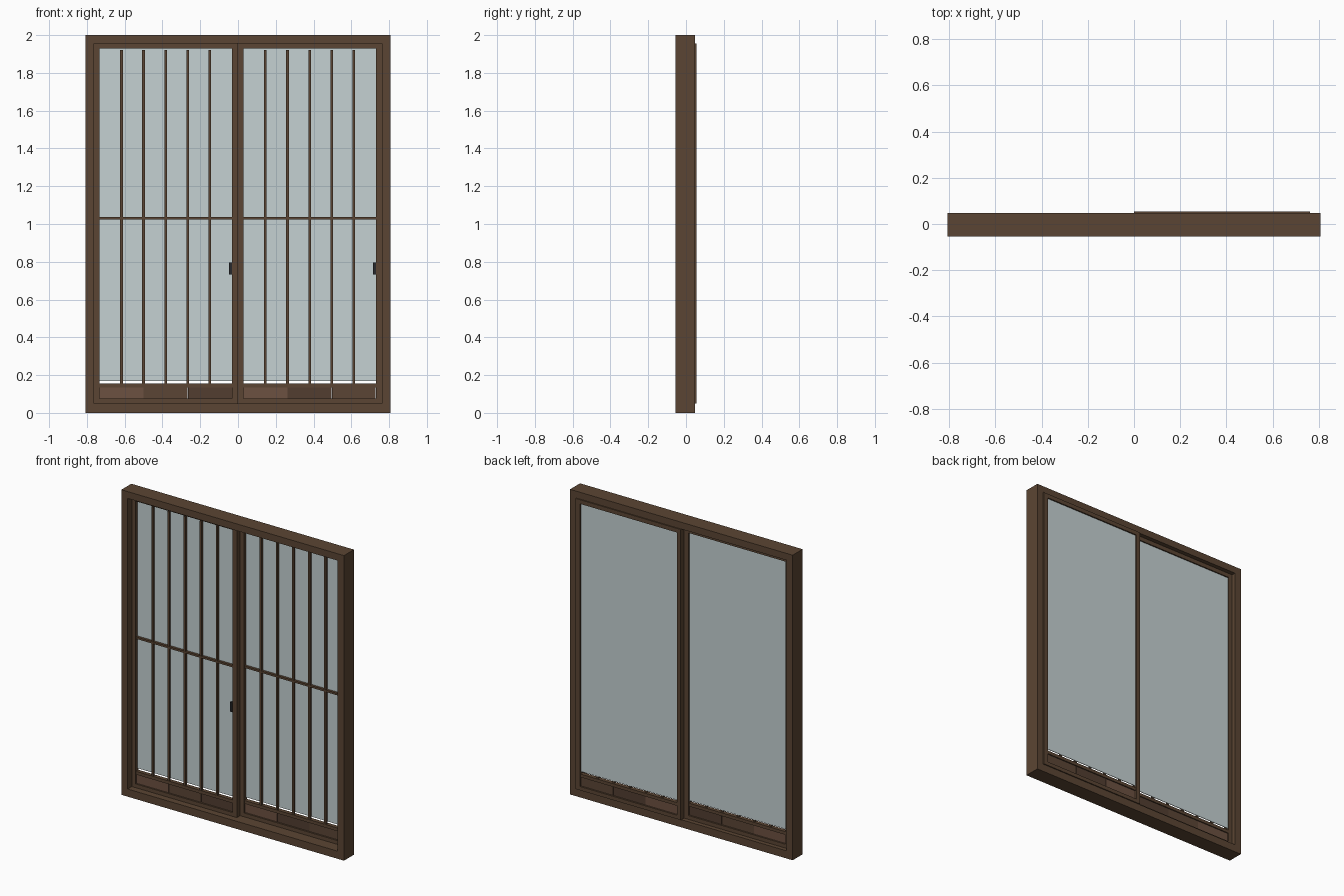
import bpy

if "Cube" in bpy.data.objects:
    bpy.data.objects.remove(bpy.data.objects["Cube"])


def material(name, rgb):
    m = bpy.data.materials.new(name)
    m.diffuse_color = (*rgb, 1)
    m.use_nodes = True
    m.node_tree.nodes["Principled BSDF"].inputs["Base Color"].default_value = m.diffuse_color
    return m


wood = material("dark_wood", (0.105, 0.06, 0.033))
boards = [material("board_light", (0.15, 0.082, 0.052)),
          material("board_mid", (0.105, 0.06, 0.036)),
          material("board_dark", (0.085, 0.048, 0.03))]
glass = material("pale_glass", (0.56, 0.64, 0.65))
metal = material("black_metal", (0.02, 0.022, 0.025))


def box(name, x, y, z, mat):
    """Box from (min, max) ranges on each axis."""
    bpy.ops.mesh.primitive_cube_add(
        size=1, location=[(a + b) / 2 for a, b in (x, y, z)])
    o = bpy.context.object
    o.name = name
    o.scale = [b - a for a, b in (x, y, z)]
    bpy.ops.object.transform_apply(location=False, rotation=False, scale=True)
    o.data.materials.append(mat)
    return o


# Outer frame
W, IN, Y = 0.807, 0.762, (-0.055, 0.048)
box("left_post", (-W, -IN), Y, (0, 2), wood)
box("right_post", (IN, W), Y, (0, 2), wood)
box("head", (-IN, IN), Y, (1.955, 2), wood)
box("sill", (-IN, IN), Y, (0, 0.05), wood)


def door(side, x0, y0, y1, tones):
    x1 = x0 + IN
    a, b = x0 + 0.028, x1 - 0.032      # inner edges of the stiles
    ym = (y0 + y1) / 2
    z0, z1 = 0.05, 1.955
    # Stiles and rails
    box(side + "_door_outer_stile", (x0, a), (y0, y1), (z0, z1), wood)
    box(side + "_door_handle_stile", (b, x1), (y0, y1), (z0, z1), wood)
    box(side + "_door_top_rail", (a, b), (y0, y1), (1.928, z1), wood)
    box(side + "_door_bottom_rail", (a, b), (y0, y1), (z0, 0.075), wood)
    box(side + "_door_middle_rail", (a, b), (y0 + 0.003, y1 - 0.003), (0.135, 0.156), wood)
    # Three kick boards
    w = (b - a) / 3
    for i in range(3):
        box(f"{side}_door_board_{i + 1}", (a + i * w + 0.001, a + (i + 1) * w - 0.001),
            (ym - 0.006, ym + 0.006), (0.075, 0.135), boards[tones[i]])
    # Glass stops just above the middle rail
    box(side + "_door_glass", (a, b), (ym + 0.004, ym + 0.008), (0.17, 1.928), glass)
    # Vertical bars and cross bar
    s = (b - a) / 6
    for i in range(1, 6):
        c = a + i * s
        box(f"{side}_door_bar_{i}", (c - 0.007, c + 0.007),
            (ym - 0.011, ym + 0.003), (0.15, 1.92), wood)
    box(side + "_door_cross_bar", (a, b), (ym - 0.013, ym + 0.003), (1.025, 1.038), wood)
    # Pull beside the handle stile
    box(side + "_door_pull", (b - 0.016, b), (y0 - 0.002, y0 + 0.012), (0.733, 0.795), metal)


door("left", -IN, -0.012, 0.020, (0, 1, 2))
door("right", 0.0, 0.022, 0.055, (0, 2, 1))
